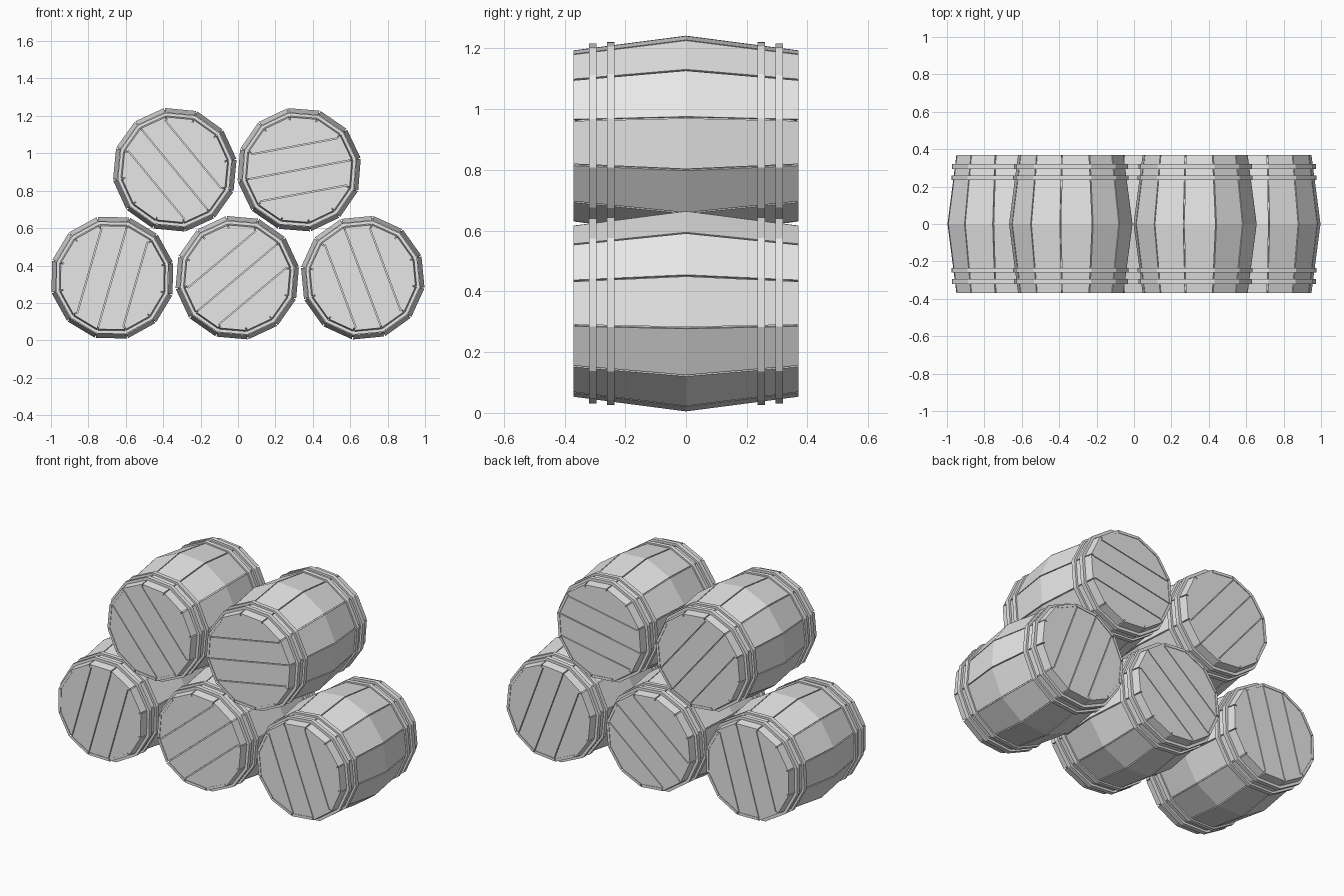
import bpy, bmesh, math
from mathutils import Vector

if "Cube" in bpy.data.objects:
    bpy.data.objects.remove(bpy.data.objects["Cube"])

N = 12              # staves per barrel
R_MID, R_END, HALF = 0.335, 0.286, 0.37
GAP = 0.003         # half width of the grooves between boards

grey = bpy.data.materials.new("pale grey")
grey.diffuse_color = (0.8, 0.8, 0.8, 1)
grey.use_nodes = True
grey.node_tree.nodes["Principled BSDF"].inputs["Base Color"].default_value = grey.diffuse_color


def finish(bm, name, loc):
    bmesh.ops.recalc_face_normals(bm, faces=bm.faces)
    me = bpy.data.meshes.new(name)
    bm.to_mesh(me)
    bm.free()
    me.materials.append(grey)
    ob = bpy.data.objects.new(name, me)
    ob.location = loc
    bpy.context.collection.objects.link(ob)


def corner(r, i, rot, y):
    a = rot + i * 2 * math.pi / N
    return Vector((r * math.cos(a), y, r * math.sin(a)))


def loft(bm, loops, caps=True, closed=False):
    rings = [[bm.verts.new(p) for p in lp] for lp in loops]
    pairs = list(zip(rings, rings[1:]))
    if closed:
        pairs.append((rings[-1], rings[0]))
    for a, b in pairs:
        for i in range(len(a)):
            j = (i + 1) % len(a)
            bm.faces.new((a[i], a[j], b[j], b[i]))
    if caps and not closed:
        bm.faces.new(rings[0])
        bm.faces.new(rings[-1])


def staves(rot, loc, tag):
    bm = bmesh.new()
    for i in range(N):
        loops = []
        for y, r in ((-HALF, R_END), (0, R_MID), (HALF, R_END)):
            a, b = corner(r, i, rot, y), corner(r, i + 1, rot, y)
            c, d = corner(r - 0.016, i + 1, rot, y), corner(r - 0.016, i, rot, y)
            t = (b - a).normalized() * GAP
            loops.append((a + t, b - t, c - t, d + t))
        loft(bm, loops)
    finish(bm, "staves_" + tag, loc)


def core(rot, loc, tag):
    # closed body behind the grooves
    bm = bmesh.new()
    loft(bm, [[corner(r, i, rot, y) for i in range(N)]
              for y, r in ((-0.355, 0.276), (0, R_MID - 0.012), (0.355, 0.276))])
    finish(bm, "barrel_core_" + tag, loc)


def hoops(rot, loc, tag):
    bm = bmesh.new()
    for s in (-1, 1):
        for y0, y1, r in ((0.235, 0.26, 0.313), (0.295, 0.32, 0.309)):
            section = ((y0, r), (y1, r), (y1, r - 0.025), (y0, r - 0.025))
            loft(bm, [[corner(rr, i, rot, s * y) for i in range(N)]
                      for y, rr in section], closed=True)
    finish(bm, "hoops_" + tag, loc)


def heads(rot, loc, tag):
    # four planks at each end, cut from the twelve-sided lid
    bm = bmesh.new()
    across = Vector((-math.sin(rot), 0, math.cos(rot)))
    for s in (-1, 1):
        for k in range(4):
            lo, hi = (k - 2) * 0.128, (k - 1) * 0.128
            pb = bmesh.new()
            loft(pb, [[corner(0.271, i, rot, s * y) for i in range(N)]
                      for y in (0.345, 0.366)])
            cuts = []
            if k > 0:
                cuts.append((lo + GAP * 0.8, -1))
            if k < 3:
                cuts.append((hi - GAP * 0.8, 1))
            for d, side in cuts:
                bmesh.ops.bisect_plane(pb, geom=pb.verts[:] + pb.edges[:] + pb.faces[:],
                                       plane_co=across * d, plane_no=across * side,
                                       clear_outer=True)
                bmesh.ops.holes_fill(pb, edges=[e for e in pb.edges if e.is_boundary])
            tmp = bpy.data.meshes.new("plank")
            pb.to_mesh(tmp)
            pb.free()
            bm.from_mesh(tmp)
            bpy.data.meshes.remove(tmp)
    finish(bm, "head_planks_" + tag, loc)


# stack of five barrels: x, z, roll of the boards in degrees
BARRELS = {
    "bottom_left": (-0.672, 0.335, 74),
    "bottom_middle": (-0.004, 0.335, 40),
    "bottom_right": (0.667, 0.335, 110.5),
    "top_left": (-0.338, 0.912, 129.5),
    "top_right": (0.327, 0.912, 10.5),
}
for tag, (x, z, deg) in BARRELS.items():
    for part in (staves, core, hoops, heads):
        part(math.radians(deg), (x, 0, z), tag)
